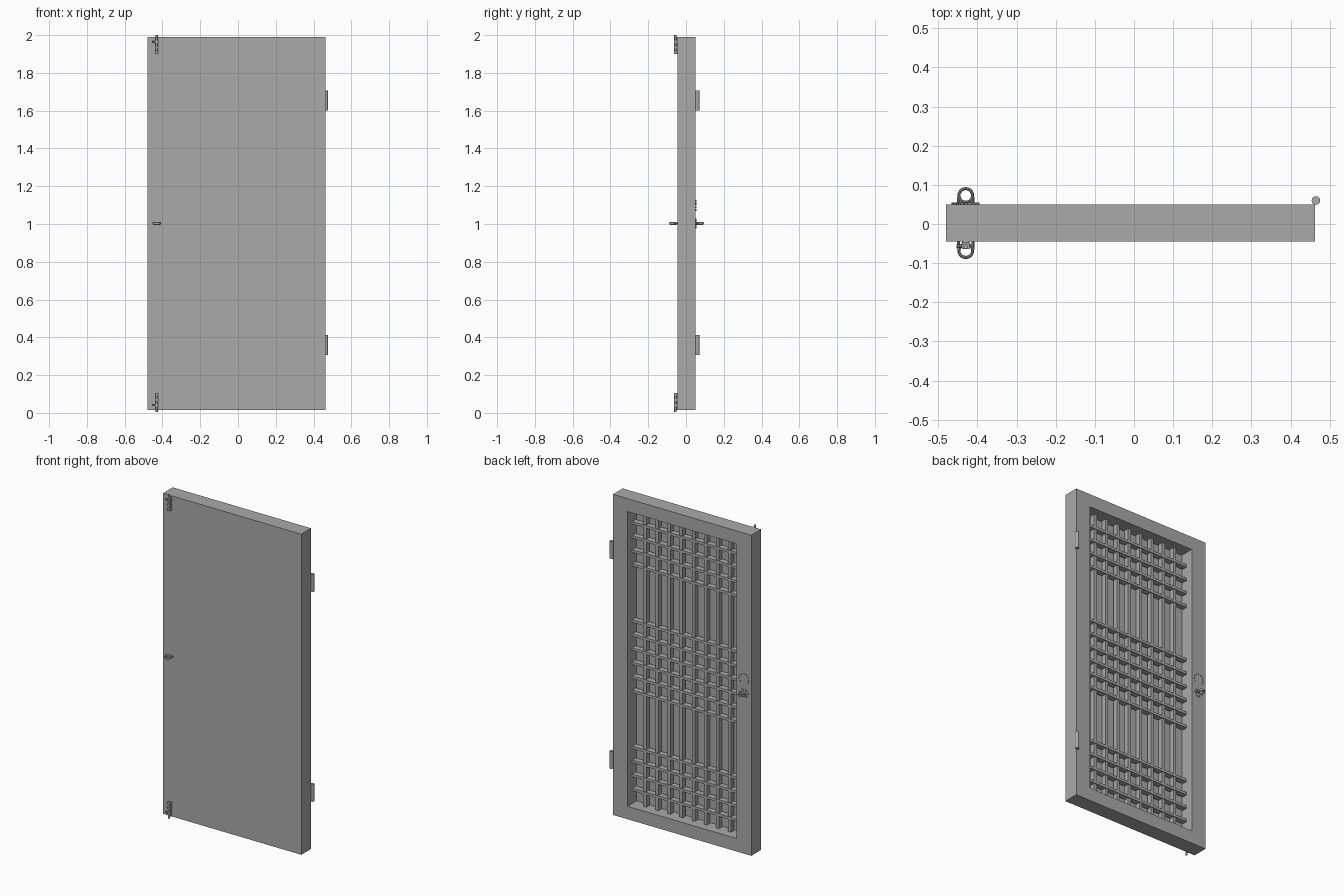
import bpy
import math
from mathutils import Vector

if "Cube" in bpy.data.objects:
    bpy.data.objects.remove(bpy.data.objects["Cube"], do_unlink=True)

grey = bpy.data.materials.new("plain grey")
grey.use_nodes = True
COLOUR = (0.4, 0.4, 0.4, 1)
grey.diffuse_color = COLOUR
grey.node_tree.nodes["Principled BSDF"].inputs["Base Color"].default_value = COLOUR


def finish(name, smooth=False):
    ob = bpy.context.object
    ob.name = name
    ob.data.materials.append(grey)
    if smooth:
        bpy.ops.object.shade_smooth_by_angle()
    return ob


def box(name, low, high):
    low, high = Vector(low), Vector(high)
    bpy.ops.mesh.primitive_cube_add(size=1, location=(low + high) / 2)
    bpy.context.object.scale = high - low
    bpy.ops.object.transform_apply(location=False, rotation=False, scale=True)
    return finish(name)


def rod(name, centre, radius, length, axis="Z", sides=16):
    turn = {"X": (0, math.pi / 2, 0), "Y": (math.pi / 2, 0, 0), "Z": (0, 0, 0)}[axis]
    bpy.ops.mesh.primitive_cylinder_add(
        vertices=sides, radius=radius, depth=length, location=centre, rotation=turn)
    return finish(name, True)


# Door outline and the opening in its back
LEFT, RIGHT, FRONT, BACK, BOTTOM, TOP = -0.48, 0.463, -0.045, 0.05, 0.015, 1.99
IN_L, IN_R, IN_B, IN_T = LEFT + 0.1, RIGHT - 0.1, BOTTOM + 0.08, TOP - 0.08
PANEL = FRONT + 0.008

# Solid front skin and four frame members
box("front_panel", (LEFT, FRONT, BOTTOM), (RIGHT, PANEL, TOP))
box("right_stile", (LEFT, PANEL, BOTTOM), (IN_L, BACK, TOP))
box("left_stile", (IN_R, PANEL, BOTTOM), (RIGHT, BACK, TOP))
box("bottom_rail", (IN_L, PANEL, BOTTOM), (IN_R, BACK, IN_B))
box("top_rail", (IN_L, PANEL, IN_T), (IN_R, BACK, TOP))

# Lattice: eight upright bars, and cross bars in three bands
step = (IN_R - IN_L) / 9
for i in range(1, 9):
    x = IN_L + i * step
    box("upright_bar", (x - 0.01, -0.03, IN_B), (x + 0.01, 0, IN_T))
pitch = (IN_T - IN_B) / 21
for band in (range(1, 5), range(8, 14), range(17, 21)):
    for i in band:
        z = IN_B + i * pitch
        box("cross_bar", (IN_L, -0.03, z - 0.008), (IN_R, 0.005, z + 0.008))

# Hinge barrels
for z in (0.36, 1.653):
    rod("hinge_barrel", (0.465, 0.06, z), 0.011, 0.106)

# Sliding bolts at the top and bottom of the front
BX = -0.43
for end, up in ((2.0, 1), (0.005, -1)):
    rod("bolt_rod", (BX, -0.057, end - up * 0.05), 0.006, 0.1)
    for d in (0.035, 0.065, 0.092):
        z = end - up * d
        box("bolt_bracket", (BX - 0.01, -0.064, z - 0.006), (BX + 0.01, FRONT, z + 0.006))
    box("bolt_plate", (BX - 0.008, -0.049, end - up * 0.055 - 0.045),
        (BX + 0.008, FRONT, end - up * 0.055 + 0.045))
    rod("bolt_knob", (BX - 0.014, -0.057, end - up * 0.035), 0.004, 0.02, "X", 10)

# Ring pulls on both faces, each on a small foot
for face, side in ((FRONT, -1), (BACK, 1)):
    bpy.ops.mesh.primitive_torus_add(
        major_radius=0.0175, minor_radius=0.004, major_segments=20, minor_segments=8,
        location=(BX, face + side * 0.023, 1.003))
    bpy.context.object.scale.z = 1.8
    finish("ring_pull", True)
    for x in (BX - 0.018, BX + 0.018):
        rod("pull_foot", (x, face + side * 0.01, 1.003), 0.004, 0.02, "Y", 10)

# Ornaments on the back: petals round the pull, and a beaded arc above it
for i in range(6):
    a = i * math.tau / 6
    rod("petal", (BX + 0.021 * math.cos(a), BACK + 0.002, 1.003 + 0.021 * math.sin(a)),
        0.009, 0.006, "Y", 10)
for i in range(9):
    a = math.radians(-40 + 32 * i)
    rod("bead", (BX + 0.032 * math.cos(a), BACK + 0.002, 1.092 + 0.03 * math.sin(a)),
        0.004, 0.005, "Y", 8)
